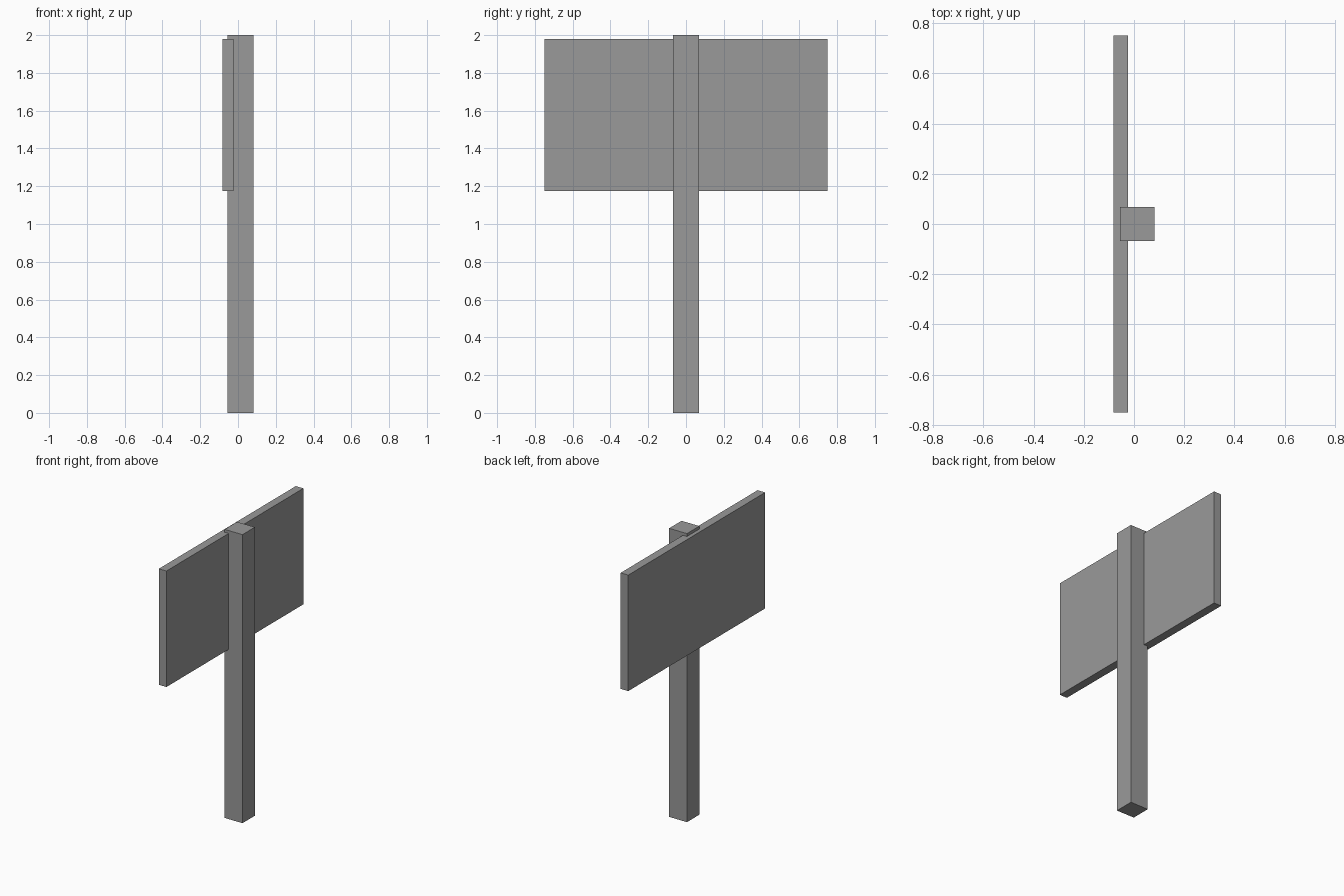
import bpy

if "Cube" in bpy.data.objects:
    bpy.data.objects.remove(bpy.data.objects["Cube"])

# Single flat grey
grey = bpy.data.materials.new("mid_grey")
grey.diffuse_color = (0.32, 0.32, 0.32, 1.0)
grey.use_nodes = True
grey.node_tree.nodes["Principled BSDF"].inputs["Base Color"].default_value = grey.diffuse_color


def box(name, low, high):
    """Axis-aligned box between two corners."""
    center = [(a + b) / 2 for a, b in zip(low, high)]
    size = [b - a for a, b in zip(low, high)]
    bpy.ops.mesh.primitive_cube_add(size=1, location=center)
    obj = bpy.context.object
    obj.name = name
    obj.scale = size
    bpy.ops.object.transform_apply(location=False, rotation=False, scale=True)
    obj.data.materials.append(grey)
    return obj


# Square upright post
box("post", (-0.055, -0.068, 0.0), (0.082, 0.068, 2.0))

# Wide sign panel, let into the back of the post
box("sign_board", (-0.082, -0.75, 1.176), (-0.024, 0.75, 1.98))
